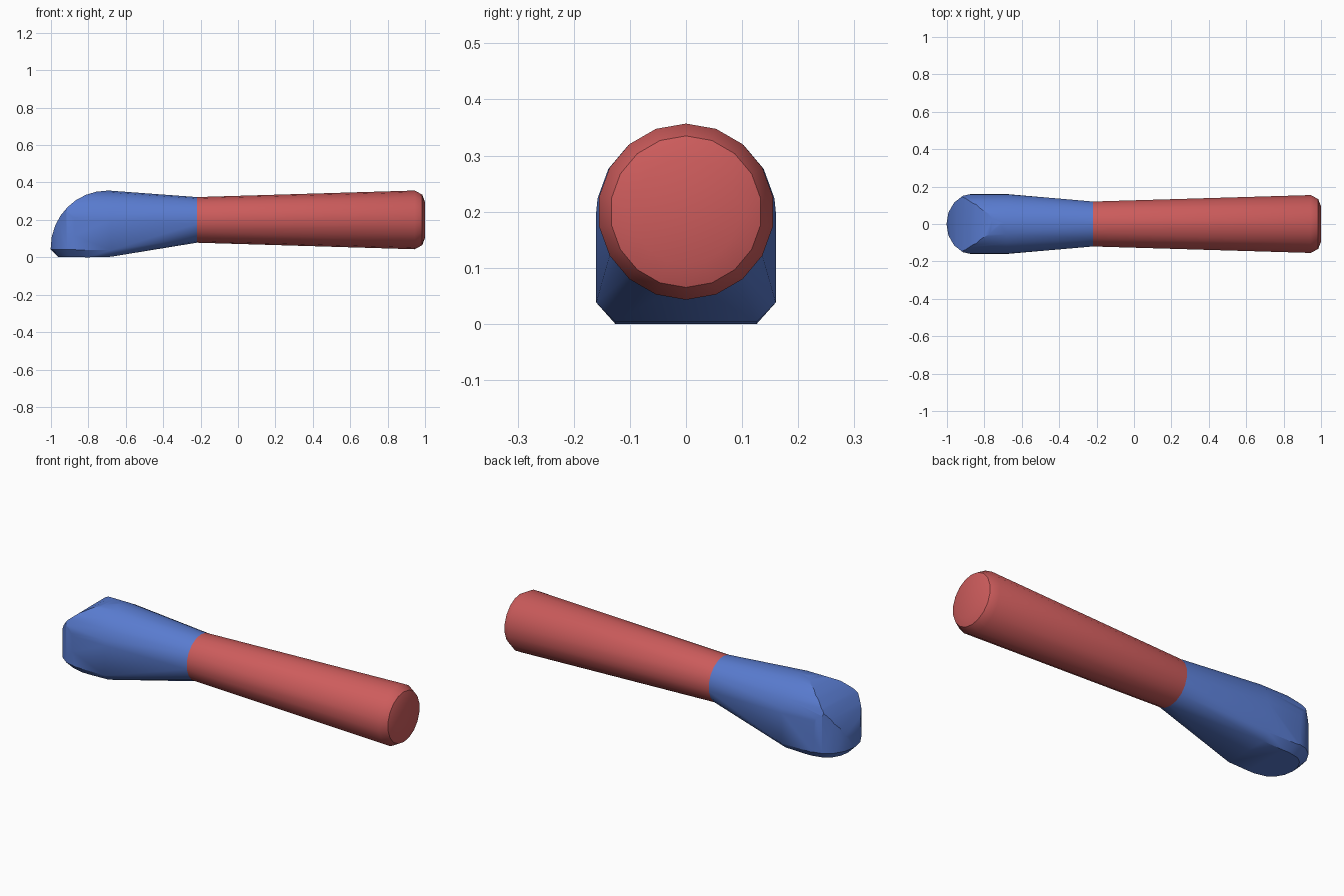
import bpy, bmesh, math
from mathutils import Vector

if "Cube" in bpy.data.objects:
    bpy.data.objects.remove(bpy.data.objects["Cube"], do_unlink=True)

SIDES = 18
AXIS_Z = 0.2


def material(name, rgb):
    mat = bpy.data.materials.new(name)
    mat.use_nodes = True
    mat.diffuse_color = (*rgb, 1)
    mat.node_tree.nodes["Principled BSDF"].inputs["Base Color"].default_value = (*rgb, 1)
    return mat


def ring(x, radius, z=AXIS_Z):
    angles = [2 * math.pi * i / SIDES for i in range(SIDES)]
    return [Vector((x, radius * math.sin(a), z + radius * math.cos(a))) for a in angles]


def hull(points):
    bm = bmesh.new()
    for p in points:
        bm.verts.new(p)
    res = bmesh.ops.convex_hull(bm, input=bm.verts)
    unused = {g for g in res["geom_interior"] + res["geom_unused"]
              if isinstance(g, bmesh.types.BMVert)}
    bmesh.ops.delete(bm, geom=list(unused), context="VERTS")
    return bm


def slice_off(bm, point, normal):
    # Remove everything beyond the plane and cap the opening
    bmesh.ops.bisect_plane(bm, geom=bm.verts[:] + bm.edges[:] + bm.faces[:], dist=1e-5,
                           plane_co=point, plane_no=normal, clear_outer=True)
    bmesh.ops.holes_fill(bm, edges=[e for e in bm.edges if e.is_boundary], sides=0)


def finish(bm, name, mat, angle):
    bmesh.ops.remove_doubles(bm, verts=bm.verts, dist=1e-4)
    bmesh.ops.recalc_face_normals(bm, faces=bm.faces)
    mesh = bpy.data.meshes.new(name)
    bm.to_mesh(mesh)
    bm.free()
    mesh.materials.append(mat)
    obj = bpy.data.objects.new(name, mesh)
    bpy.context.collection.objects.link(obj)
    bpy.ops.object.select_all(action="DESELECT")
    obj.select_set(True)
    bpy.context.view_layer.objects.active = obj
    bpy.ops.object.shade_smooth_by_angle(angle=math.radians(angle))


red = material("soft red", (0.61, 0.107, 0.107))
blue = material("soft blue", (0.1, 0.2, 0.63))

# Tapered handle with a rounded end
handle = hull([p for x, r in ((-0.22, 0.122), (0.945, 0.157), (0.985, 0.135), (1.0, 0.095))
               for p in ring(x, r)])
finish(handle, "handle", red, 35)


# Head blank: domed top, straight sides and chamfered flat bottom
def head_section(x):
    pts = [p for p in ring(x, 0.16, 0.196) if p.z > 0.19]
    for side in (-1, 1):
        pts += [Vector((x, side * 0.16, 0.2)), Vector((x, side * 0.16, 0.038)),
                Vector((x, side * 0.126, 0.003))]
    return pts


head = hull(ring(-0.22, 0.122) + head_section(-0.68) + head_section(-1.05)
            + [Vector((-0.8, y, 0)) for y in (-0.126, 0.126)])

# Rounded nose in plan, with a chamfer along its lower rim
STEPS = 8
for i in range(STEPS):
    a = math.pi * (i + 0.5) / STEPS
    normal = Vector((-math.sin(a) / 0.14, math.cos(a) / 0.16, 0)).normalized()
    rim = Vector((-0.86 - 0.14 * math.sin(a), 0.16 * math.cos(a), 0.042))
    slice_off(head, rim, normal)
    slice_off(head, rim, normal + Vector((0, 0, -1)))

# Curved slope from the nose to the top
for i in range(STEPS):
    a = math.pi / 2 * (i + 0.5) / STEPS
    point = Vector((-0.7 - 0.3 * math.cos(a), 0, 0.05 + 0.305 * math.sin(a)))
    slice_off(head, point, Vector((-math.cos(a), 0, math.sin(a))))

finish(head, "head", blue, 32)
